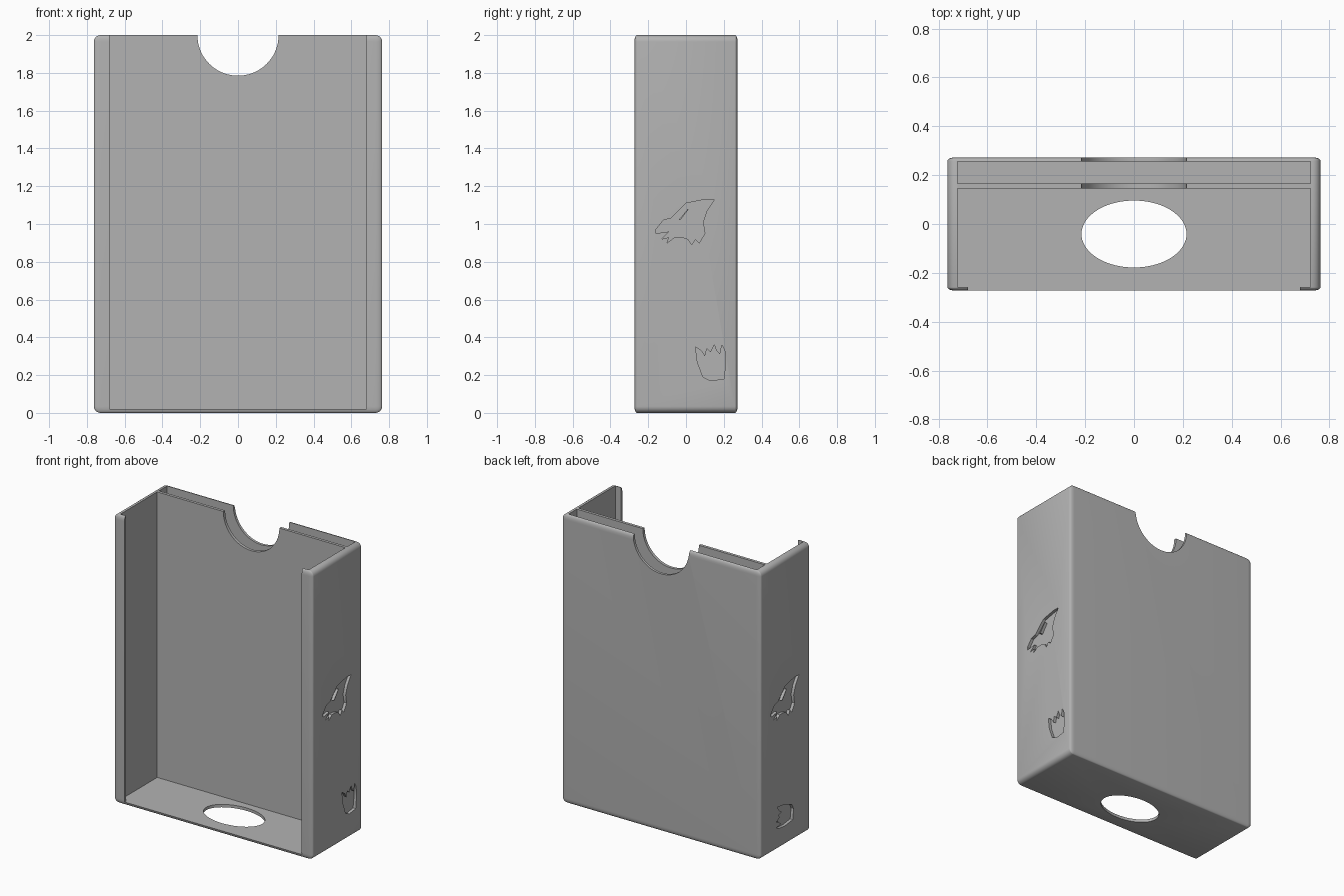
import bpy, bmesh, math
from mathutils import Matrix, Vector

old = bpy.data.objects.get("Cube")
if old:
    bpy.data.objects.remove(old, do_unlink=True)

grey = bpy.data.materials.new("plain grey")
grey.use_nodes = True
colour = (0.45, 0.45, 0.45, 1)
grey.diffuse_color = colour
grey.node_tree.nodes["Principled BSDF"].inputs["Base Color"].default_value = colour

HX, HY, WALL_X, FLOOR = 0.763, 0.273, 0.722, 0.02


def add_object(name, bm):
    bmesh.ops.recalc_face_normals(bm, faces=bm.faces)
    mesh = bpy.data.meshes.new(name)
    bm.to_mesh(mesh)
    bm.free()
    mesh.materials.append(grey)
    obj = bpy.data.objects.new(name, mesh)
    bpy.context.collection.objects.link(obj)
    return obj


def box(name, x, y, z, bevel=0, squash=1):
    """Box from ranges; the bevel is squashed along y."""
    bm = bmesh.new()
    bmesh.ops.create_cube(bm, size=1)
    for v in bm.verts:
        v.co = Vector([a + (b - a) * (c + 0.5) for (a, b), c in zip((x, y, z), v.co)])
        v.co.y /= squash
    if bevel:
        bmesh.ops.bevel(bm, geom=bm.edges[:], offset=bevel, segments=6,
                        profile=0.5, affect='EDGES')
    for v in bm.verts:
        v.co.y *= squash
    return add_object(name, bm)


def cylinder(name, matrix):
    bm = bmesh.new()
    bmesh.ops.create_cone(bm, cap_ends=True, segments=72, radius1=1, radius2=1,
                          depth=1, matrix=matrix)
    return add_object(name, bm)


def prism(name, points, x0, x1):
    """Extrude an outline in the y-z plane along x."""
    bm = bmesh.new()
    face = bm.faces.new([bm.verts.new((x0, y, z)) for y, z in points])
    new = bmesh.ops.extrude_face_region(bm, geom=[face])["geom"]
    for v in new:
        if isinstance(v, bmesh.types.BMVert):
            v.co.x = x1
    return add_object(name, bm)


def carve(body, cutters):
    for c in cutters:
        mod = body.modifiers.new("cut", 'BOOLEAN')
        mod.operation, mod.solver, mod.object = 'DIFFERENCE', 'EXACT', c
    graph = bpy.context.evaluated_depsgraph_get()
    result = bpy.data.meshes.new_from_object(body.evaluated_get(graph))
    body.modifiers.clear()
    body.data = result
    for c in cutters:
        bpy.data.objects.remove(c, do_unlink=True)


# Rounded outer block
case = box("card_case", (-HX, HX), (-HY, HY), (0, 2), bevel=0.035, squash=0.4)

# Main compartment, open front, rear slot, thumb notch and floor hole
cutters = [
    box("compartment", (-WALL_X, WALL_X), (-0.257, 0.146), (FLOOR, 2.2)),
    box("front_opening", (-0.68, 0.68), (-0.4, -0.2), (FLOOR, 2.2)),
    box("rear_slot", (-WALL_X, WALL_X), (0.166, 0.255), (FLOOR, 2.2)),
    cylinder("thumb_notch", Matrix.Translation((0, 0.25, 2))
             @ Matrix.Rotation(math.pi / 2, 4, 'X')
             @ Matrix.Diagonal((0.215, 0.215, 0.3, 1))),
    cylinder("floor_hole", Matrix.Translation((0, -0.041, 0))
             @ Matrix.Diagonal((0.215, 0.137, 0.1, 1))),
]

# Engraved horned head and foot outlines on the two sides
head = [(.15, 1.13), (.1, 1.13), (0, 1.11), (-.05, 1.06), (-.08, 1.03),
        (-.12, 1.02), (-.16, .97), (-.16, .95), (-.09, .96), (-.13, .92),
        (-.09, .93), (-.1, .9), (-.06, .93), (-.02, .93), (.01, .92),
        (.03, .89), (.05, .92), (.07, .9), (.1, .95), (.09, 1.01), (.11, 1.07)]
ridge = [(.01, 1.08), (-.04, 1.02), (-.03, 1.02), (.015, 1.08)]
foot = [(.05, .35), (.06, .27), (.09, .19), (.13, .17), (.2, .18), (.21, .26),
        (.205, .33), (.19, .36), (.18, .31), (.16, .33), (.15, .36), (.13, .32),
        (.11, .34), (.1, .3), (.08, .33)]
turned_foot = [(z - .26, .35 - y) for y, z in foot]
for side, feet in ((1, foot), (-1, turned_foot)):
    inner, outer = side * (HX - 0.02), side * (HX + 0.05)
    cutters.append(prism("head_cut", [(side * y, z) for y, z in head], inner, outer))
    cutters.append(prism("foot_cut", feet, inner, outer))
    prism("left_eye_ridge" if side > 0 else "right_eye_ridge",
          [(side * y, z) for y, z in ridge], side * (HX - 0.03), side * HX)
carve(case, cutters)

# Smooth rounding with crisp corners
bpy.ops.object.select_all(action='DESELECT')
case.select_set(True)
bpy.context.view_layer.objects.active = case
bpy.ops.object.shade_smooth_by_angle(angle=math.radians(30))
